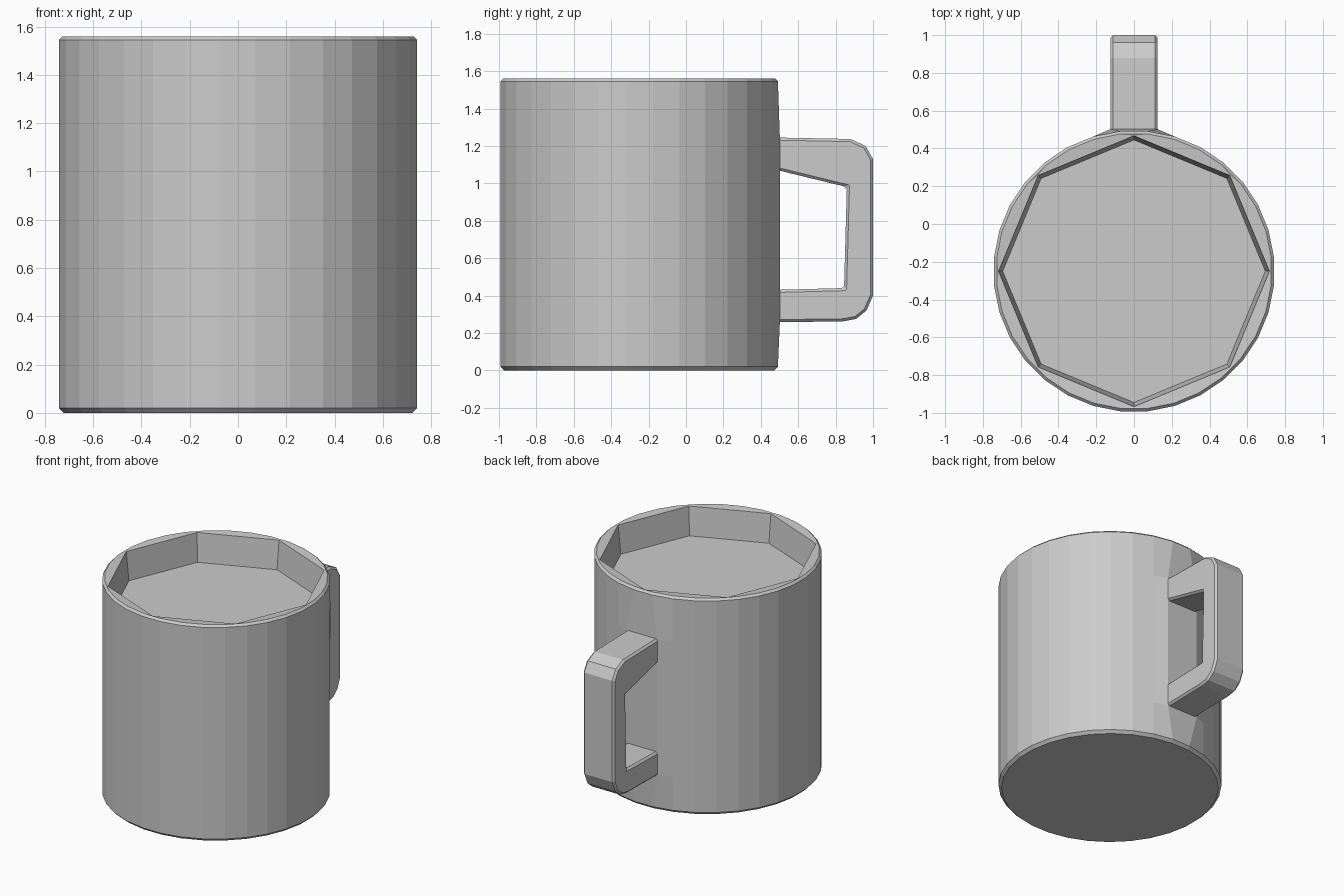
import bpy
import bmesh
from math import pi, sin, cos

default = bpy.data.objects.get("Cube")
if default:
    bpy.data.objects.remove(default, do_unlink=True)

# One plain grey for the whole mug
GREY = (0.6, 0.6, 0.6, 1.0)
grey = bpy.data.materials.new("plain grey")
grey.use_nodes = True
grey.diffuse_color = GREY
grey.node_tree.nodes["Principled BSDF"].inputs["Base Color"].default_value = GREY

SIDES = 32
CENTRE_Y = -0.25


def finish(bm, name):
    bmesh.ops.recalc_face_normals(bm, faces=bm.faces)
    mesh = bpy.data.meshes.new(name)
    bm.to_mesh(mesh)
    bm.free()
    mesh.materials.append(grey)
    obj = bpy.data.objects.new(name, mesh)
    bpy.context.collection.objects.link(obj)
    return obj


def ring(bm, sides, radius, z, turn=0.0):
    angles = [2 * pi * (i + turn) / sides for i in range(sides)]
    return [bm.verts.new((radius * cos(a), CENTRE_Y + radius * sin(a), z)) for a in angles]


def bridge(bm, low, high):
    n = len(low)
    for i in range(n):
        j = (i + 1) % n
        bm.faces.new((low[i], low[j], high[j], high[i]))


# Cup body: faceted wall with small chamfers at the foot and lip
bm = bmesh.new()
profile = [(0.725, 0), (0.745, 0.02), (0.745, 0.26), (0.745, 1.24), (0.745, 1.545), (0.73, 1.56)]
rings = [ring(bm, SIDES, r, z, 0.5) for r, z in profile]
for low, high in zip(rings, rings[1:]):
    bridge(bm, low, high)
bm.faces.new(rings[0])

# Slight flare of the wall where the handle joins
for level in rings[2:4]:
    for v in level:
        if v.co.y > 0 and abs(v.co.x) < 0.1:
            v.co.x = 0.125 if v.co.x > 0 else -0.125
            v.co.y = 0.502

# Shallow eight-sided recess
lip = ring(bm, 8, 0.717, 1.555)
floor = ring(bm, 8, 0.695, 1.35)
bridge(bm, floor, lip)
bm.faces.new(floor)

# Rim between the round lip and the recess
outer = rings[-1]
for j in range(8):
    k = 4 * j
    bm.faces.new(outer[k:k + 4] + [lip[(j + 1) % 8], lip[j]])
    bm.faces.new((outer[k - 1], outer[k], lip[j]))
finish(bm, "cup_body")

# Handle: C-shaped side profile extruded across its width
outline = [(0.47, 1.245), (0.88, 1.237), (0.96, 1.20), (1.0, 1.13),
           (1.0, 0.40), (0.965, 0.32), (0.91, 0.275), (0.84, 0.262), (0.47, 0.257),
           (0.47, 0.43), (0.845, 0.44), (0.86, 0.98), (0.47, 1.075)]
bm = bmesh.new()
side = bm.faces.new([bm.verts.new((-0.125, y, z)) for y, z in outline])
extruded = bmesh.ops.extrude_face_region(bm, geom=[side])
moved = [g for g in extruded["geom"] if isinstance(g, bmesh.types.BMVert)]
bmesh.ops.translate(bm, verts=moved, vec=(0.25, 0, 0))
handle = finish(bm, "handle")
bevel = handle.modifiers.new("edge chamfer", "BEVEL")
bevel.width = 0.014
bevel.segments = 1
bevel.limit_method = "ANGLE"
bevel.angle_limit = 1.2
